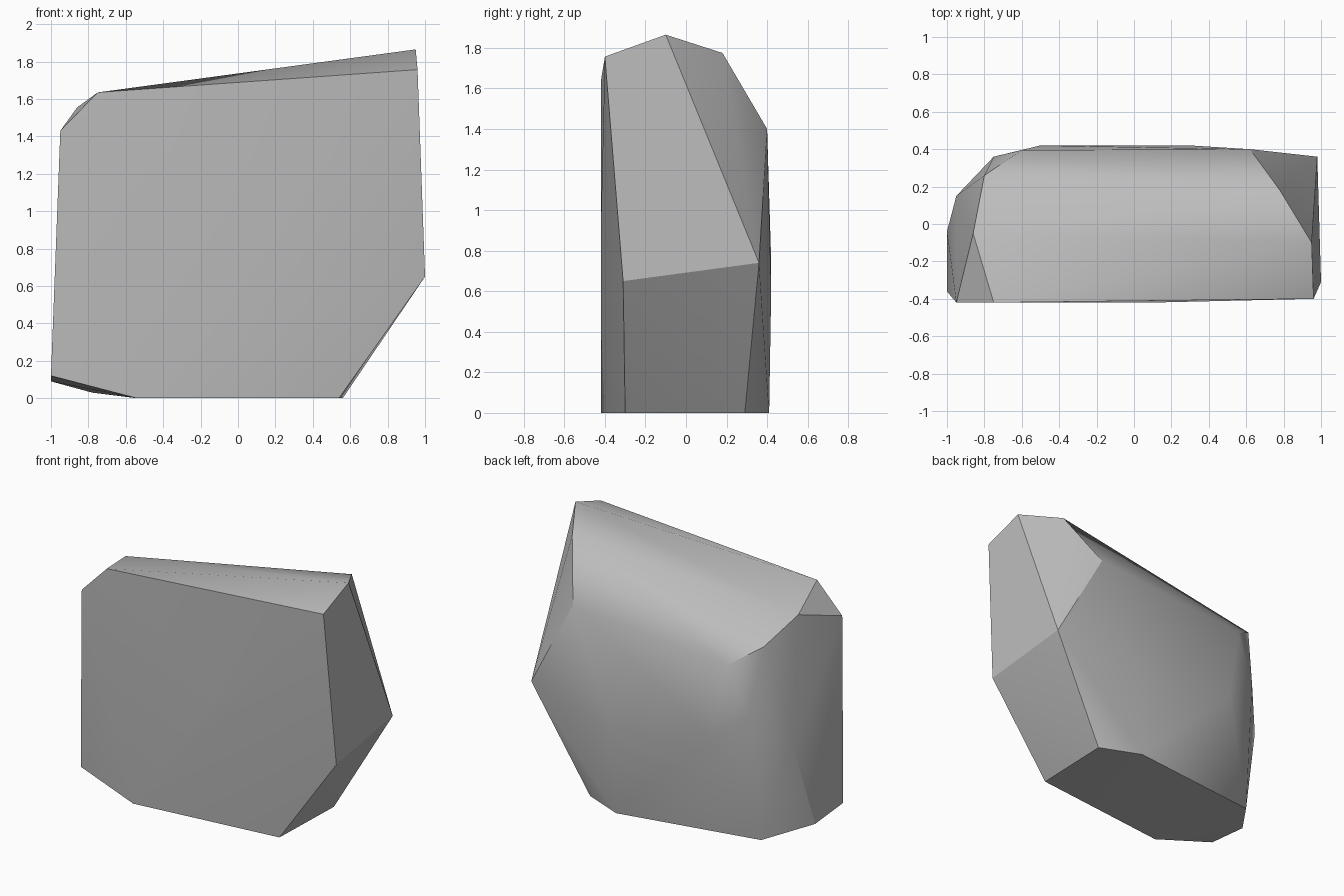
import bpy
import bmesh
import math

cube = bpy.data.objects.get("Cube")
if cube:
    bpy.data.objects.remove(cube, do_unlink=True)

# Single stone colour
stone = bpy.data.materials.new("stone_grey")
stone.use_nodes = True
grey = (0.5, 0.5, 0.5, 1)
stone.diffuse_color = grey
stone.node_tree.nodes["Principled BSDF"].inputs["Base Color"].default_value = grey

# Corners of the chiselled boulder, grouped by region
crown = [(-.75, -.42, 1.635), (.96, -.4, 1.757), (.95, -.1, 1.865), (.78, .18, 1.775)]
shoulder = [(-.95, -.42, 1.43), (-.86, -.05, 1.555), (-.8, .26, 1.425),
            (-.6, .395, 1.29), (.62, .4, 1.4)]
belly = [(1, -.31, .65), (.98, .36, .74), (-.95, .15, .73), (-.75, .36, .95),
         (-.5, .42, .75), (.3, .42, .6), (.1, -.42, .9)]
foot = [(.54, -.3, 0), (.56, .29, 0), (.27, .41, 0), (-.78, .26, .03),
        (-1, -.04, .09), (-1, -.36, .12), (-.54, -.42, 0)]

# Wrap the corners in a convex skin
bm = bmesh.new()
for corner in crown + shoulder + belly + foot:
    bm.verts.new(corner)
bmesh.ops.convex_hull(bm, input=bm.verts[:])
loose = [v for v in bm.verts if not v.link_faces]
bmesh.ops.delete(bm, geom=loose, context="VERTS")
bmesh.ops.recalc_face_normals(bm, faces=bm.faces[:])

mesh = bpy.data.meshes.new("boulder")
bm.to_mesh(mesh)
bm.free()
mesh.materials.append(stone)
boulder = bpy.data.objects.new("boulder", mesh)
bpy.context.collection.objects.link(boulder)

# Soft facets, crisp chiselled edges
bpy.ops.object.select_all(action="DESELECT")
boulder.select_set(True)
bpy.context.view_layer.objects.active = boulder
bpy.ops.object.shade_smooth_by_angle(angle=math.radians(30))
